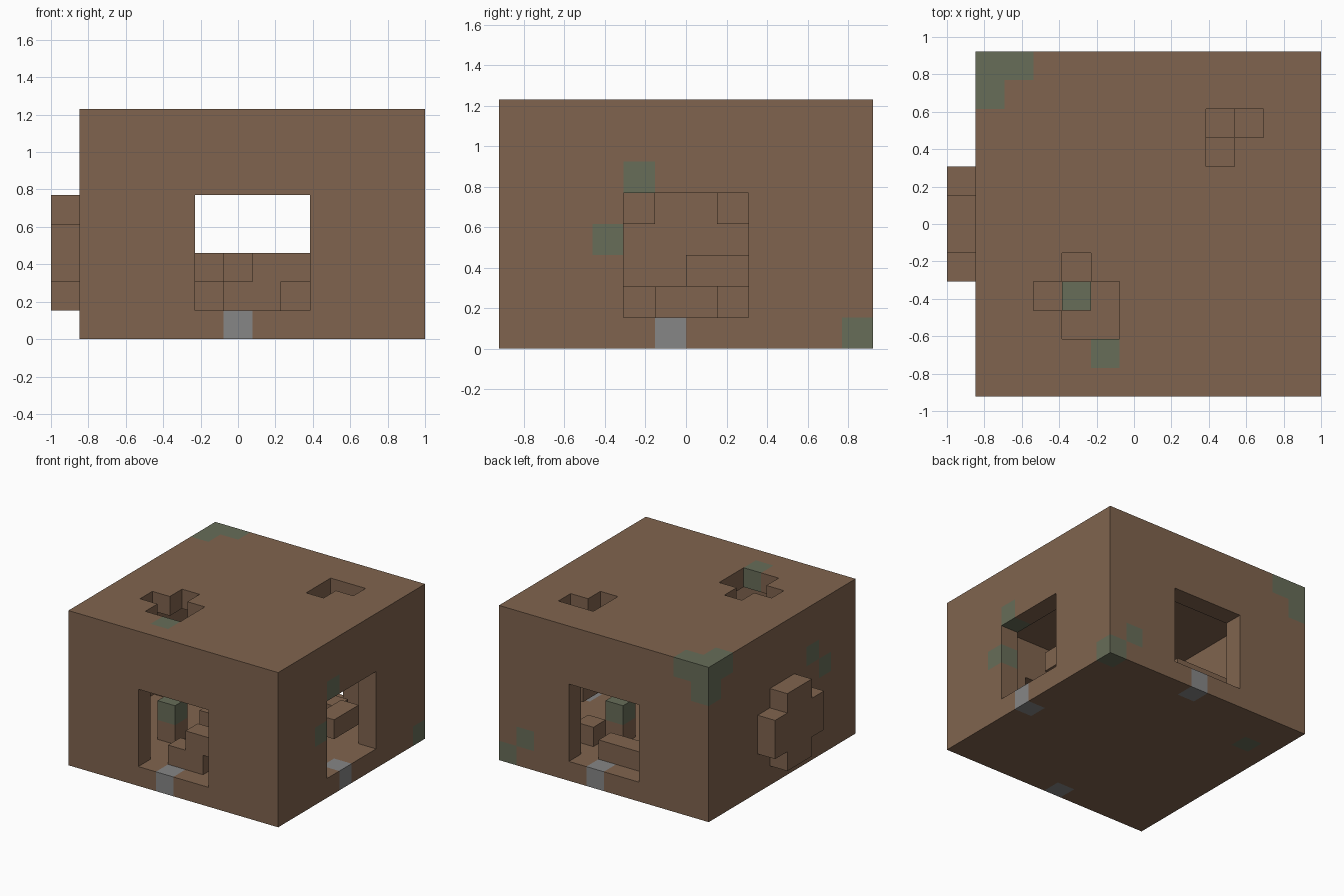
import bpy
import bmesh
from mathutils import Vector

old = bpy.data.objects.get("Cube")
if old:
    bpy.data.objects.remove(old, do_unlink=True)

U = 2 / 13                                  # edge of one building block
ORIGIN = Vector((-1, -6 * U, 0))


def material(name, color):
    m = bpy.data.materials.new(name)
    m.use_nodes = True
    m.diffuse_color = (*color, 1)
    m.node_tree.nodes["Principled BSDF"].inputs["Base Color"].default_value = (*color, 1)
    return m


MATERIALS = [material("brown_brick", (0.216, 0.127, 0.077)),
             material("moss_green", (0.136, 0.153, 0.098)),
             material("doorstep_grey", (0.238, 0.238, 0.238))]


def block(xs, ys, zs):
    """All cells of a box given as half-open index ranges."""
    return {(x, y, z) for x in range(*xs) for y in range(*ys) for z in range(*zs)}


# Hollow room with walls one block thick
room = block((1, 13), (0, 12), (0, 8)) - block((2, 12), (1, 11), (1, 7))

# Openings in the front, back and +x walls
room -= block((5, 9), (0, 1), (1, 5))
room -= block((5, 9), (11, 12), (1, 5))
room -= block((12, 13), (4, 8), (1, 5))

# Cross-shaped niche in the -x wall, closed by an outward bump
niche = block((1, 2), (4, 8), (2, 4)) | block((1, 2), (5, 7), (1, 5))
room -= niche
bump = {(x - 1, y, z) for x, y, z in niche}

# Two broken holes in the roof
room -= block((3, 6), (3, 4), (7, 8)) | block((4, 6), (2, 3), (7, 8))
room -= {(4, 4, 7), (9, 9, 7), (10, 9, 7), (9, 8, 7)}

# Loose blocks lying inside
rubble_parts = {
    "front_rubble": block((6, 8), (1, 2), (1, 2)) | block((7, 9), (1, 2), (2, 3)),
    "back_rubble": block((5, 8), (10, 11), (1, 2)),
    "corner_rubble": {(9, 9, 1)},
    "mossy_post": block((8, 9), (8, 9), (1, 3)),
    "mossy_stump": block((4, 5), (3, 4), (1, 3)),
    "middle_rubble": block((5, 6), (5, 7), (1, 2)) | {(5, 6, 2)},
    "middle_post": block((6, 7), (7, 8), (1, 3)),
    "side_ledge": block((11, 12), (6, 8), (2, 3)),
}

# Coloured blocks
moss = {(12, 4, 5), (12, 3, 3), (12, 11, 0), (11, 11, 1), (2, 9, 0),
        (1, 11, 7), (2, 11, 7), (1, 10, 7), (1, 11, 6), (5, 1, 7),
        (1, 3, 5), (1, 2, 4), (4, 3, 2), (8, 8, 2)}
doorsteps = {(6, 0, 0), (7, 11, 0), (12, 5, 0)}

occupied = room.union(bump, *rubble_parts.values())


def build(name, cells):
    """Skin the exposed sides of the cells and merge the flat areas."""
    bm = bmesh.new()
    verts = {}

    def vert(p):
        if p not in verts:
            verts[p] = bm.verts.new(ORIGIN + Vector(p) * U)
        return verts[p]

    for cell in sorted(cells):
        mat = 1 if cell in moss else 2 if cell in doorsteps else 0
        for axis in range(3):
            for side in (0, 1):
                near = list(cell)
                near[axis] += 2 * side - 1
                if tuple(near) in occupied:
                    continue
                b, c = (axis + 1) % 3, (axis + 2) % 3
                corners = []
                for db, dc in ((0, 0), (1, 0), (1, 1), (0, 1)):
                    p = list(cell)
                    p[axis] += side
                    p[b] += db
                    p[c] += dc
                    corners.append(vert(tuple(p)))
                if not side:
                    corners.reverse()
                bm.faces.new(corners).material_index = mat
    bmesh.ops.dissolve_limit(bm, angle_limit=0.01, verts=bm.verts[:],
                             edges=bm.edges[:], delimit={'MATERIAL'})
    mesh = bpy.data.meshes.new(name)
    for m in MATERIALS:
        mesh.materials.append(m)
    bm.to_mesh(mesh)
    bm.free()
    bpy.context.collection.objects.link(bpy.data.objects.new(name, mesh))


build("room_shell", room)
build("wall_bump", bump)
for part, cells in rubble_parts.items():
    build(part, cells)
